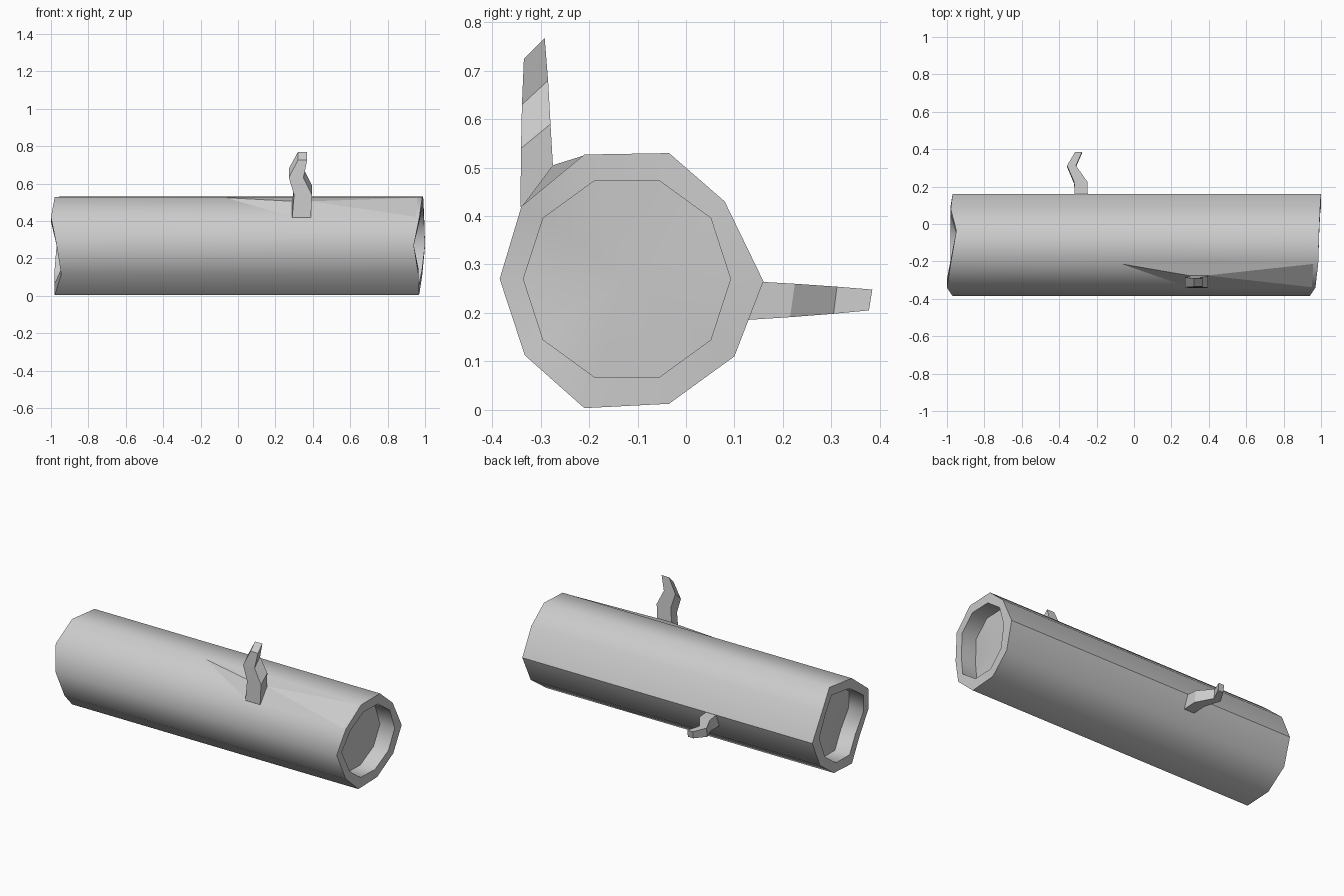
import bpy, bmesh
from math import cos, sin, pi, radians
from mathutils import Vector

if "Cube" in bpy.data.objects:
    bpy.data.objects.remove(bpy.data.objects["Cube"])


def finish(bm, name, smooth=False):
    bmesh.ops.recalc_face_normals(bm, faces=bm.faces[:])
    me = bpy.data.meshes.new(name)
    bm.to_mesh(me)
    bm.free()
    ob = bpy.data.objects.new(name, me)
    bpy.context.collection.objects.link(ob)
    if smooth:
        bpy.ops.object.select_all(action='DESELECT')
        ob.select_set(True)
        bpy.context.view_layer.objects.active = ob
        bpy.ops.object.shade_smooth_by_angle(angle=radians(42))
    return ob


def loft(bm, rings):
    loops = [[bm.verts.new(p) for p in r] for r in rings]
    for a, b in zip(loops, loops[1:]):
        for i in range(len(a)):
            j = (i + 1) % len(a)
            bm.faces.new((a[i], a[j], b[j], b[i]))
    return loops


# Log: uneven ten-sided tube with ragged ends, each end hollowed
# columns: y, z, x of left end, x of right end
outline = [
    (-.385, .27, -.97, .94), (-.34, .42, -1.0, .97), (-.21, .527, -.98, .985),
    (-.035, .53, -.95, .99), (.08, .43, -.98, .995), (.16, .265, -.97, 1.0),
    (.10, .11, -.98, .985), (-.035, .012, -.98, .97), (-.21, .003, -.98, .965),
    (-.333, .112, -.945, .965)]
CY, CZ, R, DEPTH = -.122, .27, .214, .1


def inner(col, dx):
    return [(o[col] + dx, CY - R * cos(i * pi / 5), CZ + R * sin(i * pi / 5))
            for i, o in enumerate(outline)]


bm = bmesh.new()
loops = loft(bm, [
    inner(2, DEPTH), inner(2, 0),
    [(o[2], o[0], o[1]) for o in outline],
    [(o[3], o[0], o[1]) for o in outline],
    inner(3, 0), inner(3, -DEPTH)])
for loop in (loops[0], loops[-1]):
    x = sum(v.co.x for v in loop) / len(loop)
    c = bm.verts.new((x, CY, CZ))
    for i in range(10):
        bm.faces.new((loop[i], loop[(i + 1) % 10], c))
finish(bm, "log", True)


# Branch stubs: crooked four-sided tapering lofts
def branch(name, rings):
    bm = bmesh.new()
    loops = loft(bm, rings)
    bm.faces.new(loops[0])
    bm.faces.new(loops[-1])
    return finish(bm, name)


# columns: x min, x max, front y, front z, back y, back z
upright = [(.29, .39, -.335, .40, -.265, .46), (.29, .39, -.342, .42, -.275, .505),
           (.30, .395, -.341, .54, -.28, .59), (.272, .35, -.339, .63, -.285, .68),
           (.32, .37, -.335, .725, -.292, .768)]
branch("upper_branch", [[(a, fy, fz), (b, fy, fz), (b, by, bz), (a, by, bz)]
                        for a, b, fy, fz, by, bz in upright])

# columns: x min, x max, lower y, lower z, upper y, upper z
rear = [(-.315, -.246, .09, .183, .12, .266), (-.32, -.249, .215, .191, .225, .26),
        (-.358, -.31, .305, .198, .312, .254), (-.315, -.278, .378, .205, .385, .248)]
branch("rear_branch", [[(a, ly, lz), (b, ly, lz), (b, uy, uz), (a, uy, uz)]
                       for a, b, ly, lz, uy, uz in rear])

# Collar: swollen bark spreading from the upper branch
bm = bmesh.new()
for p in [(.29, -.275, .505), (.39, -.275, .505), (-.08, -.211, .525), (.98, -.211, .525),
          (.29, -.339, .42), (.965, -.339, .42), (.35, -.26, .45)]:
    bm.verts.new(p)
bmesh.ops.convex_hull(bm, input=bm.verts[:])
finish(bm, "branch_collar")
